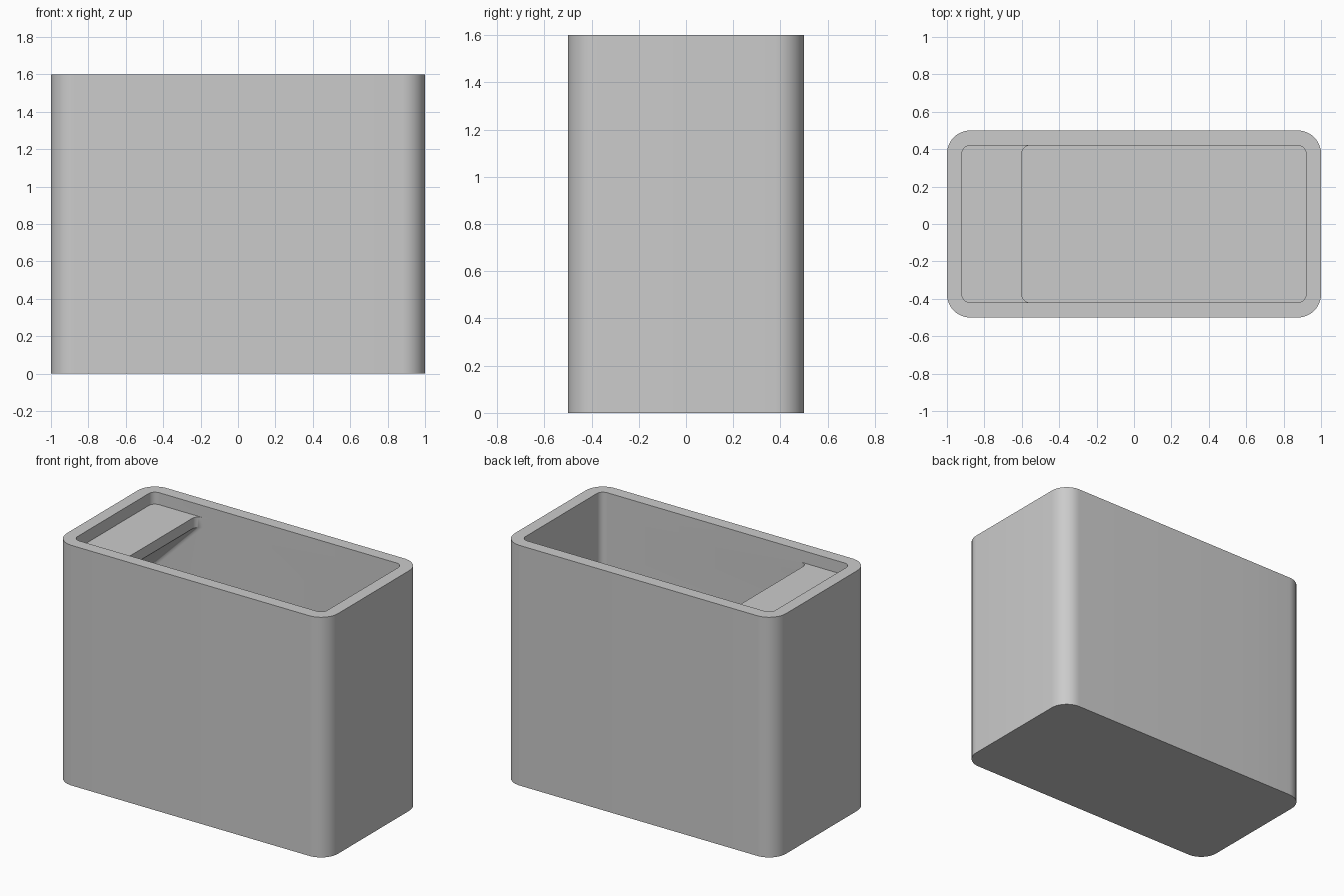
import bpy
import bmesh
from math import cos, sin, pi

old = bpy.data.objects.get("Cube")
if old:
    bpy.data.objects.remove(old)

OUTER_R, INNER_R = 0.125, 0.045
IN_X, IN_Y = 0.92, 0.42
LEDGE_X = -0.6
SPLIT_X = LEDGE_X + INNER_R   # where the ledge blends into the long walls
STEPS = 10


def corner(cx, cy, r, start):
    """Quarter circle of points, counter-clockwise."""
    angles = [start + pi / 2 * i / STEPS for i in range(STEPS + 1)]
    return [(cx + r * cos(a), cy + r * sin(a)) for a in angles]


def ring(bm, left, right, half_y, r, z):
    """Rounded rectangle with an extra point on each long side."""
    x0, x1, y = left + r, right - r, half_y - r
    pts = corner(x1, y, r, 0) + [(SPLIT_X, half_y)]
    pts += corner(x0, y, r, pi / 2) + corner(x0, -y, r, pi)
    pts += [(SPLIT_X, -half_y)] + corner(x1, -y, r, 1.5 * pi)
    return [bm.verts.new((px, py, z)) for px, py in pts]


bm = bmesh.new()


def outer(z):
    return ring(bm, -1, 1, 0.5, OUTER_R, z)


def inner(left, z):
    return ring(bm, left, IN_X, IN_Y, INNER_R, z)


# Outer shell, rim, mouth, ledge, sloped ledge support, cavity floor
rings = [
    outer(0), outer(1.6),
    inner(-IN_X, 1.6), inner(-IN_X, 1.52),
    inner(LEDGE_X, 1.52), inner(LEDGE_X, 1.45),
    inner(-IN_X, 1.13), inner(-IN_X, 0.08),
]
for low, high in zip(rings, rings[1:]):
    n = len(low)
    for i in range(n):
        j = (i + 1) % n
        bm.faces.new((low[i], low[j], high[j], high[i]))
bm.faces.new(rings[0][::-1])
bm.faces.new(rings[-1])

# Merge the points the ledge shares with the mouth
bmesh.ops.remove_doubles(bm, verts=bm.verts, dist=0.0001)
bmesh.ops.recalc_face_normals(bm, faces=bm.faces)

mesh = bpy.data.meshes.new("container")
bm.to_mesh(mesh)
bm.free()
container = bpy.data.objects.new("container", mesh)
bpy.context.collection.objects.link(container)

# Single light grey material
grey = bpy.data.materials.new("light grey")
grey.use_nodes = True
color = (0.6, 0.6, 0.6, 1)
grey.diffuse_color = color
grey.node_tree.nodes["Principled BSDF"].inputs["Base Color"].default_value = color
mesh.materials.append(grey)

bpy.ops.object.select_all(action="DESELECT")
container.select_set(True)
bpy.context.view_layer.objects.active = container
bpy.ops.object.shade_smooth_by_angle(angle=pi / 6)
